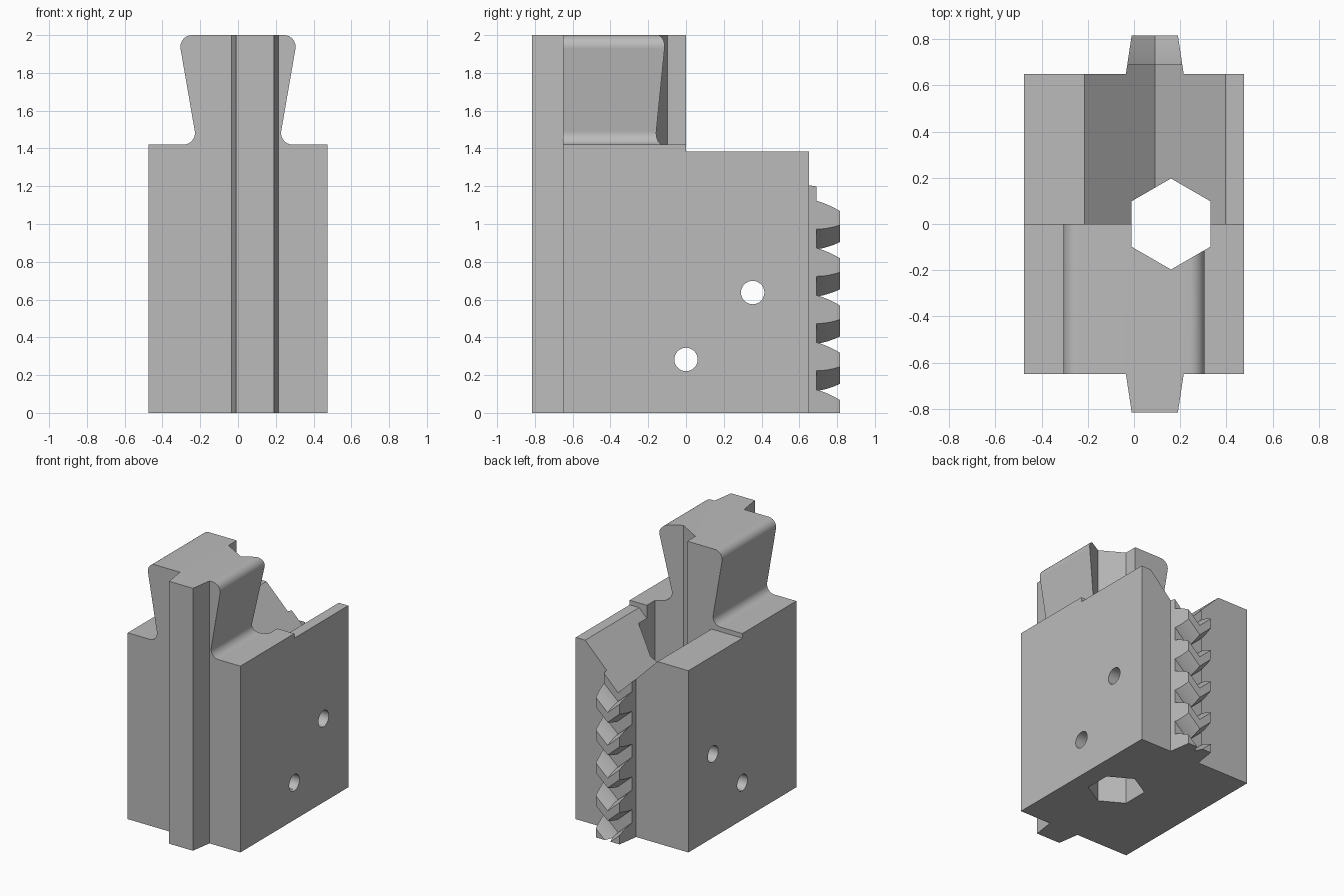
import bpy, bmesh
from math import cos, sin, pi, radians
from mathutils import Vector

cube = bpy.data.objects.get("Cube")
if cube:
    bpy.data.objects.remove(cube, do_unlink=True)

GREY = (0.5, 0.5, 0.5, 1)
mat = bpy.data.materials.new("plain grey")
mat.use_nodes = True
mat.diffuse_color = GREY
mat.node_tree.nodes["Principled BSDF"].inputs["Base Color"].default_value = GREY


def make(name, bm):
    bmesh.ops.recalc_face_normals(bm, faces=bm.faces)
    mesh = bpy.data.meshes.new(name)
    bm.to_mesh(mesh)
    bm.free()
    mesh.materials.append(mat)
    ob = bpy.data.objects.new(name, mesh)
    bpy.context.collection.objects.link(ob)
    return ob


def prism(name, outline, axis, lo, hi):
    """Extrude a 2D outline along an axis; the outline uses the other two axes."""
    place = {"x": lambda a, b, t: (t, a, b),
             "y": lambda a, b, t: (a, t, b),
             "z": lambda a, b, t: (a, b, t)}[axis]
    bm = bmesh.new()
    face = bm.faces.new([bm.verts.new(place(a, b, lo)) for a, b in outline])
    new = bmesh.ops.extrude_face_region(bm, geom=[face])["geom"]
    step = Vector(place(0, 0, hi - lo))
    bmesh.ops.translate(bm, vec=step, verts=[v for v in new if isinstance(v, bmesh.types.BMVert)])
    return make(name, bm)


def combine(target, other, operation):
    """Boolean another object into the target, then discard it."""
    mod = target.modifiers.new("combine", "BOOLEAN")
    mod.operation = operation
    mod.solver = "EXACT"
    mod.object = other
    bpy.context.view_layer.update()
    graph = bpy.context.evaluated_depsgraph_get()
    mesh = bpy.data.meshes.new_from_object(target.evaluated_get(graph))
    target.modifiers.clear()
    target.data = mesh
    bpy.data.objects.remove(other, do_unlink=True)


def arc(cx, cz, r, start, end, steps):
    angles = [radians(start + (end - start) * i / steps) for i in range(steps + 1)]
    return [(cx + r * cos(a), cz + r * sin(a)) for a in angles]


def box(w, lo, hi):
    return [(-w, lo), (w, lo), (w, hi), (-w, hi)]


W, D, TIP, MID = 0.475, 0.65, 0.815, 0.09
SHOULDER, BACK_TOP = 1.42, 1.385

# Front block with the rounded dovetail on top
right = [(W, 0), (W, SHOULDER)]
right += arc(0.29, SHOULDER + 0.062, 0.062, 270, 170, 10)
right += arc(0.243, 1.938, 0.062, -10, 90, 10)
body = prism("housing", right + [(-x, z) for x, z in reversed(right)], "y", -D, 0)

# Rear block with rack backing, notched by a V groove
rear = prism("rear_block", box(W, 0, BACK_TOP), "y", -0.05, D)
backing = [(MID - 0.125, 0.6), (MID + 0.125, 0.6), (MID + 0.125, D),
           (MID + 0.119, 0.69), (MID - 0.119, 0.69), (MID - 0.125, D)]
combine(rear, prism("rack_backing", backing, "z", 0, 1.3), "UNION")
groove = [(MID, 1.08), (MID + 0.4, 1.48), (MID - 0.4, 1.48)]
combine(rear, prism("groove_cutter", groove, "y", -0.1, 1), "DIFFERENCE")
combine(body, rear, "UNION")

# Tapered guide rib down the front
rib = [(MID - 0.125, -0.6), (MID - 0.125, -D), (MID - 0.1, -TIP),
       (MID + 0.1, -TIP), (MID + 0.125, -D), (MID + 0.125, -0.6)]
combine(body, prism("guide_rib", rib, "z", 0, 2), "UNION")

# Hexagonal shaft and two cross pin holes
hexagon = [(0.16 + 0.197 * sin(i * pi / 3), 0.197 * cos(i * pi / 3)) for i in range(6)]
combine(body, prism("shaft_cutter", hexagon, "z", -1, 3), "DIFFERENCE")
for y, z in ((0, 0.283), (0.353, 0.637)):
    circle = arc(y, z, 0.062, 0, 360, 32)[:-1]
    combine(body, prism("pin_cutter", circle, "x", -1, 1), "DIFFERENCE")

# Chevron rack teeth with curved flanks
flank = [(0.67, 0.076), (0.69, 0.075), (0.72, 0.07), (0.75, 0.062),
         (0.785, 0.05), (TIP, 0.037)]
bm = bmesh.new()
for n in range(5):
    centre = 0.941 - 0.25 * n
    section = flank + [(y, -h) for y, h in reversed(flank)]
    rings = []
    for side in (-1, 0, 1):
        ring = []
        for y, h in section:
            half = 0.125 - 0.15 * max(0, y - D)
            ring.append(bm.verts.new((MID + side * half, y, centre + h + 0.9 * half * abs(side))))
        rings.append(ring)
    count = len(section)
    for a, b in zip(rings, rings[1:]):
        for i in range(count):
            j = (i + 1) % count
            bm.faces.new((a[i], a[j], b[j], b[i]))
    bm.faces.new(rings[0])
    bm.faces.new(rings[-1])
bmesh.ops.recalc_face_normals(bm, faces=bm.faces)
cut = bmesh.ops.bisect_plane(bm, geom=bm.verts[:] + bm.edges[:] + bm.faces[:],
                             plane_co=(0, 0, 0), plane_no=(0, 0, 1), clear_inner=True)
rim = [e for e in cut["geom_cut"] if isinstance(e, bmesh.types.BMEdge)]
bmesh.ops.holes_fill(bm, edges=rim, sides=0)
teeth = make("rack_teeth", bm)

# Smooth the curves, keep the machined edges sharp
for ob in (body, teeth):
    bpy.ops.object.select_all(action="DESELECT")
    ob.select_set(True)
    bpy.context.view_layer.objects.active = ob
    bpy.ops.object.shade_smooth_by_angle(angle=radians(25))
